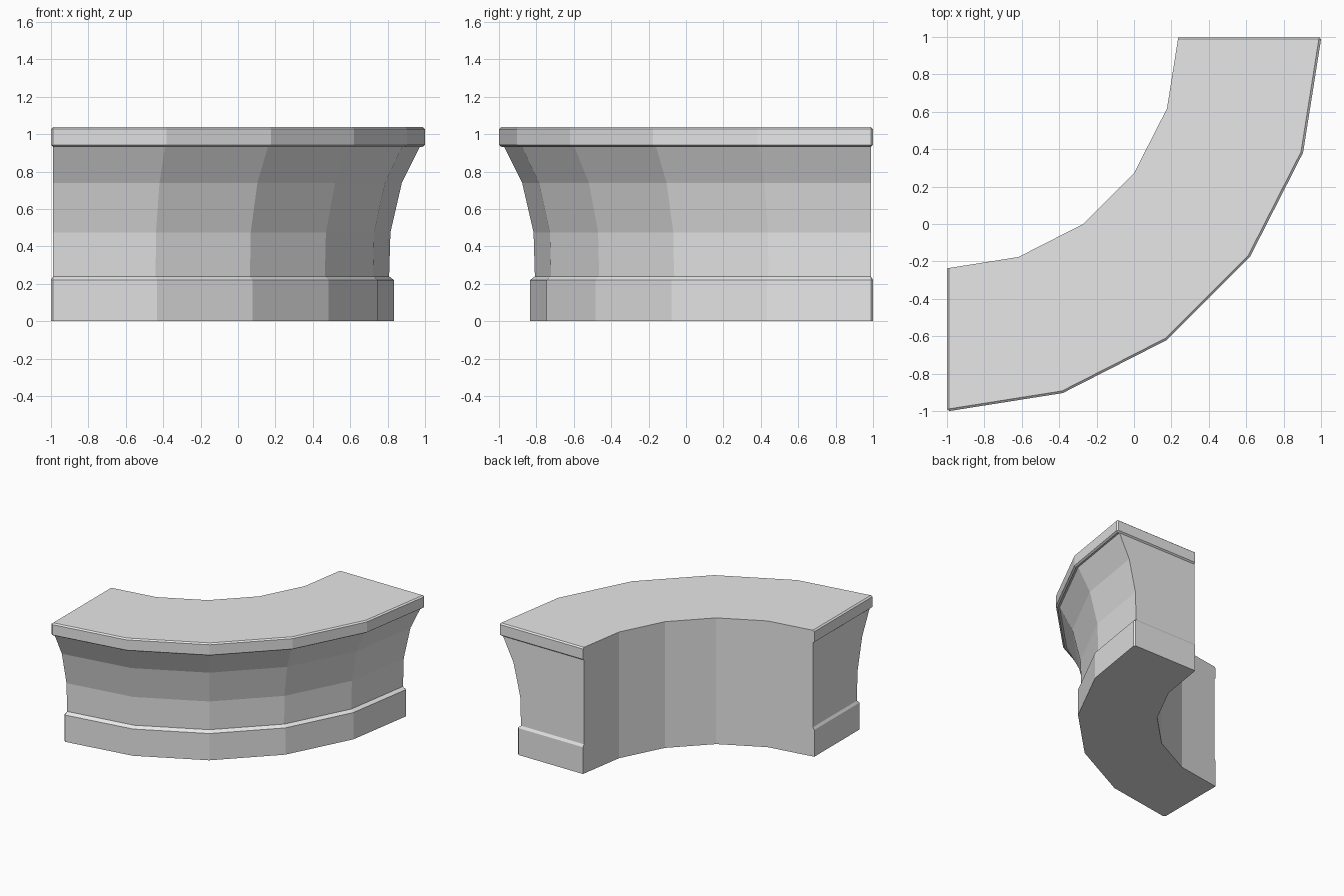
import bpy, bmesh
from math import sin, cos, tan, radians

if "Cube" in bpy.data.objects:
    bpy.data.objects.remove(bpy.data.objects["Cube"], do_unlink=True)

stone = bpy.data.materials.new("pale_grey")
stone.use_nodes = True
GREY = (0.8, 0.8, 0.8, 1)
stone.diffuse_color = GREY
stone.node_tree.nodes["Principled BSDF"].inputs["Base Color"].default_value = GREY

STEP = 18          # degrees per straight segment
INNER = 1.237      # radius of the plain back wall
CUT = 0.012        # chamfer on the end corners
SLOPE = tan(radians(STEP / 2))


def arc(radius, inset):
    """Quarter-turn polyline around the corner (-1, 1), with its ends trimmed."""
    mid = [(radius * sin(radians(a)), radius * cos(radians(a)))
           for a in range(STEP, 90, STEP)]
    end = radius - inset * SLOPE
    return [(inset, end)] + mid + [(end, inset)]


def outline(radius, inset):
    """Plan outline: outer arc, chamfered end corners, inner arc."""
    outer = arc(radius, CUT)
    tip = radius - CUT
    return outer + [(tip, inset)] + arc(INNER, inset)[::-1] + [(inset, tip)]


def loft(name, levels):
    """Closed solid through levels of (height, outer radius, end inset)."""
    bm = bmesh.new()
    rings = [[bm.verts.new((x - 1, 1 - y, z)) for x, y in outline(r, inset)]
             for z, r, inset in levels]
    for low, high in zip(rings, rings[1:]):
        for i in range(len(low)):
            j = (i + 1) % len(low)
            bm.faces.new((low[i], low[j], high[j], high[i]))
    bm.faces.new(rings[0])
    bm.faces.new(rings[-1])
    bmesh.ops.recalc_face_normals(bm, faces=bm.faces)
    mesh = bpy.data.meshes.new(name)
    bm.to_mesh(mesh)
    bm.free()
    mesh.materials.append(stone)
    bpy.context.collection.objects.link(bpy.data.objects.new(name, mesh))


# Plinth with a sloped upper lip
loft("base", [(0, 1.835, 0), (0.22, 1.835, 0), (0.24, 1.81, CUT)])
# Concave front flaring outward to the top
loft("body", [(0.24, 1.81, CUT), (0.475, 1.817, CUT),
              (0.74, 1.878, CUT), (0.935, 1.975, CUT)])
# Counter slab with softened rims
loft("countertop", [(0.932, 1.988, CUT), (0.942, 2.002, 0),
                    (1.027, 2.002, 0), (1.037, 1.99, CUT)])
